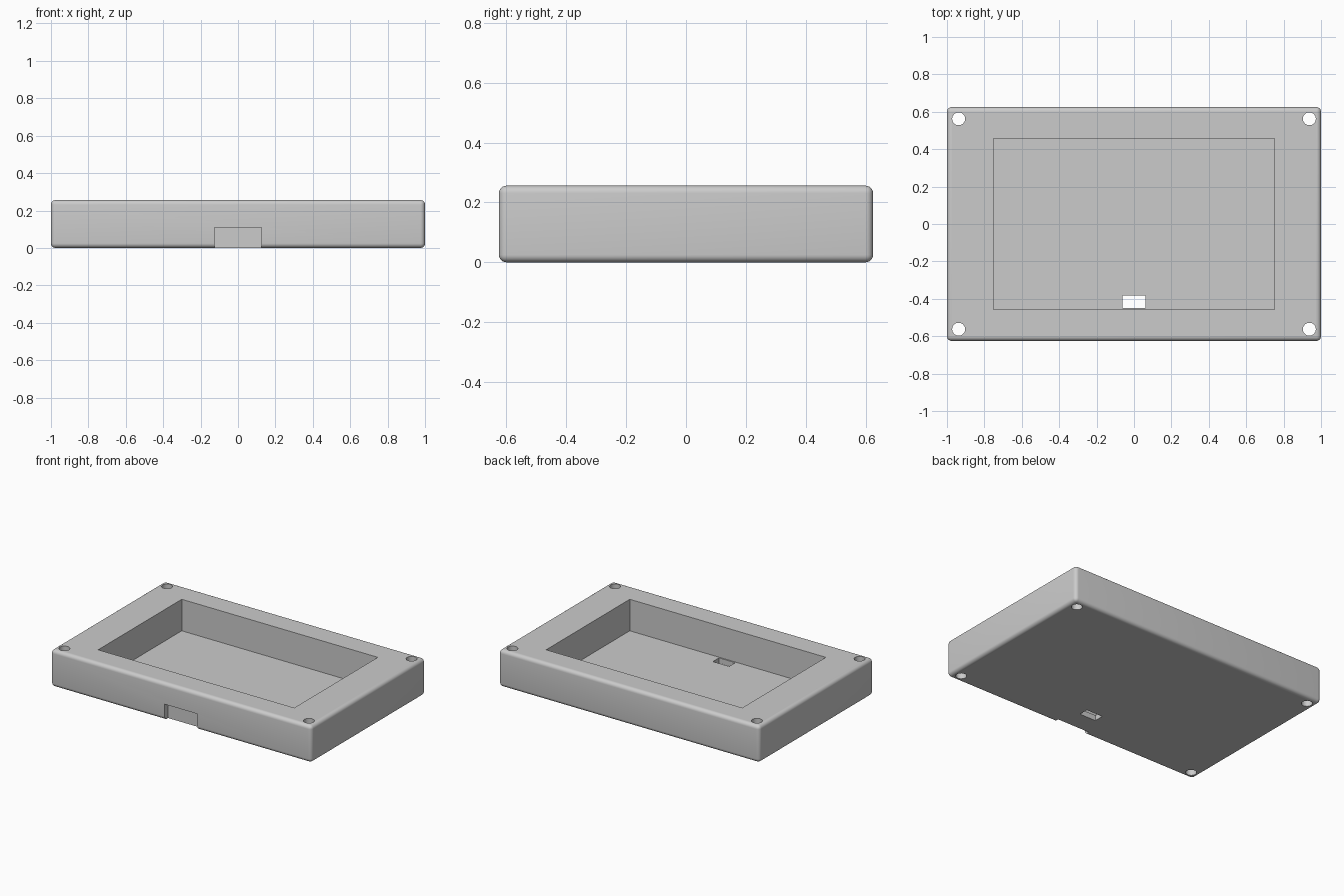
import bpy
import math

cube = bpy.data.objects.get("Cube")
if cube:
    bpy.data.objects.remove(cube, do_unlink=True)

WIDTH, DEPTH, HEIGHT = 2.0, 1.25, 0.256
FLOOR = 0.0375

grey = bpy.data.materials.new("plain grey")
grey.use_nodes = True
colour = (0.6, 0.6, 0.6, 1)
grey.diffuse_color = colour
grey.node_tree.nodes["Principled BSDF"].inputs["Base Color"].default_value = colour


def box(name, x, y, z):
    """Box spanning the given (low, high) ranges."""
    bpy.ops.mesh.primitive_cube_add(size=1, location=[sum(r) / 2 for r in (x, y, z)])
    ob = bpy.context.object
    ob.name = name
    ob.scale = [r[1] - r[0] for r in (x, y, z)]
    bpy.ops.object.transform_apply(location=True, rotation=False, scale=True)
    ob.data.materials.append(grey)
    return ob


# Tray body with rounded outer edges
tray = box("tray_body", (-WIDTH / 2, WIDTH / 2), (-DEPTH / 2, DEPTH / 2), (0, HEIGHT))
bevel = tray.modifiers.new("rounded_edges", "BEVEL")
bevel.width = 0.025
bevel.segments = 6

# Pocket, front notch and floor slot
cutters = [
    box("pocket_cutter", (-0.752, 0.752), (-0.458, 0.458), (FLOOR, 0.5)),
    box("notch_cutter", (-0.125, 0.125), (-0.8, -DEPTH / 2 + 0.0375), (-0.1, 0.11)),
    box("slot_cutter", (-0.0625, 0.0625), (-0.45, -0.383), (-0.1, 0.1)),
]

# Screw holes through the four corners
for sx in (-1, 1):
    for sy in (-1, 1):
        bpy.ops.mesh.primitive_cylinder_add(
            vertices=40, radius=0.0345, depth=1, location=(sx * 0.9375, sy * 0.5625, 0))
        hole = bpy.context.object
        hole.name = "screw_hole_cutter"
        hole.data.materials.append(grey)
        cutters.append(hole)

for cutter in cutters:
    cutter.hide_render = True
    cut = tray.modifiers.new(cutter.name, "BOOLEAN")
    cut.operation = "DIFFERENCE"
    cut.solver = "EXACT"
    cut.object = cutter

# Bake the cuts, then discard the cutters
bpy.ops.object.select_all(action="DESELECT")
bpy.context.view_layer.objects.active = tray
tray.select_set(True)
for name in [m.name for m in tray.modifiers]:
    bpy.ops.object.modifier_apply(modifier=name)
for cutter in cutters:
    bpy.data.objects.remove(cutter, do_unlink=True)
bpy.ops.object.shade_smooth_by_angle(angle=math.radians(30))
